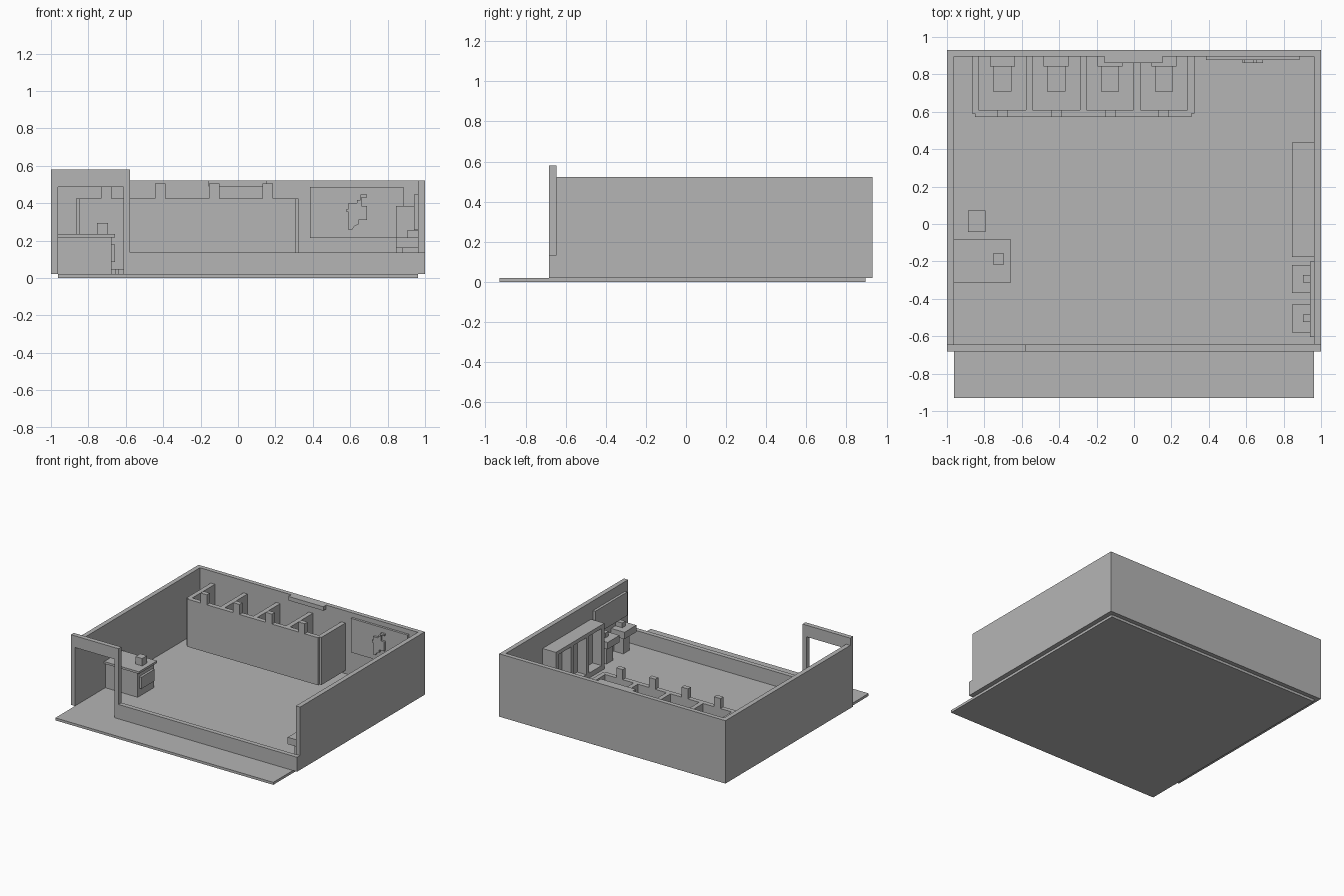
import bpy, bmesh

grey = bpy.data.materials.new("plain_grey")
grey.diffuse_color = (0.46, 0.46, 0.46, 1)


def finish(name, bm):
    bmesh.ops.recalc_face_normals(bm, faces=bm.faces)
    me = bpy.data.meshes.new(name)
    bm.to_mesh(me)
    bm.free()
    me.materials.append(grey)
    ob = bpy.data.objects.new(name, me)
    bpy.context.collection.objects.link(ob)
    return ob


def box(name, x0, x1, y0, y1, z0, z1):
    bm = bmesh.new()
    bmesh.ops.create_cube(bm, size=1)
    for v in bm.verts:
        v.co = (x1 if v.co.x > 0 else x0, y1 if v.co.y > 0 else y0, z1 if v.co.z > 0 else z0)
    return finish(name, bm)


def slab(name, outline, y0, y1):
    """Extrude an x-z outline along y."""
    bm = bmesh.new()
    face = bm.faces.new([bm.verts.new((x, y0, z)) for x, z in outline])
    new = bmesh.ops.extrude_face_region(bm, geom=[face])["geom"]
    bmesh.ops.translate(bm, vec=(0, y1 - y0, 0),
                        verts=[g for g in new if isinstance(g, bmesh.types.BMVert)])
    return finish(name, bm)


F, I = 0.02, 0.963      # floor level, inner wall face

# Floor and walls
box("floor", -I, I, -0.93, 0.895, 0, F)
box("back_wall", -1, 1, 0.895, 0.93, F, 0.522)
box("left_wall", -1, -I, -0.645, 0.895, F, 0.522)
box("right_wall", I, 1, -0.645, 0.895, F, 0.522)

# Front: tall doorway joined to a low wall
slab("front_wall", [(-1, F), (-I, F), (-I, 0.487), (-0.613, 0.487), (-0.613, F), (1, F),
                    (1, 0.135), (-0.578, 0.135), (-0.578, 0.58), (-1, 0.58)], -0.682, -0.645)

# Stall block: front panel, dividers, door tabs and toilets
S, T = 0.045, 0.425
box("stall_front", -0.85, 0.307, 0.573, 0.61, S, T)
for i in range(5):
    x = -0.867 + i * 0.2885
    box("stall_divider", x, x + 0.036, 0.59 if i in (0, 4) else 0.61, 0.895, S, T)
for i in range(4):
    c = -0.704 + i * 0.288
    box("stall_tab", c - 0.028, c + 0.028, 0.573, 0.61, T, 0.505)
    box("toilet_bowl", c - 0.049, c + 0.049, 0.708, 0.843, F, 0.12)
    box("toilet_tank", c - 0.067, c + 0.067, 0.843, 0.895, F, 0.2)

# Back wall fittings: vent box, board with a raised shape
box("wall_vent", -0.157, 0.152, 0.86, 0.895, 0.49, 0.522)
box("wall_board", 0.385, 0.885, 0.877, 0.895, 0.213, 0.485)
slab("board_shape", [(0.655, 0.445), (0.69, 0.445), (0.69, 0.43), (0.66, 0.43), (0.66, 0.385),
                     (0.69, 0.385), (0.69, 0.31), (0.645, 0.31), (0.645, 0.288), (0.62, 0.275),
                     (0.61, 0.257), (0.592, 0.257), (0.592, 0.352), (0.58, 0.352), (0.58, 0.37),
                     (0.592, 0.37), (0.592, 0.402), (0.635, 0.402), (0.635, 0.418),
                     (0.655, 0.418)], 0.86, 0.877)

# Desk by the door, with end panel, small box and bin
box("desk_body", -I, -0.676, -0.30, -0.095, F, 0.217)
box("desk_top", -I, -0.657, -0.313, -0.083, 0.217, 0.234)
box("desk_end_panel", -0.676, -0.657, -0.28, -0.115, 0.085, 0.178)
box("desk_box", -0.755, -0.695, -0.217, -0.157, 0.234, 0.293)
box("bin", -0.887, -0.793, -0.042, 0.072, F, 0.12)

# Open cabinet on the right wall, three bays
box("cabinet_top", 0.845, I, -0.177, 0.435, 0.355, 0.385)
box("cabinet_base", 0.845, I, -0.177, 0.435, F, 0.06)
box("cabinet_back", 0.925, I, -0.177, 0.435, 0.06, 0.355)
for i in range(4):
    y = -0.177 + i * 0.192
    box("cabinet_upright", 0.845, 0.925, y, y + 0.036, 0.06, 0.355)

# Two sinks under a shared mirror
box("mirror", 0.942, I, -0.605, -0.2, 0.257, 0.445)
for y in (-0.58, -0.368):
    box("sink_basin", 0.845, I, y, y + 0.15, 0.16, 0.215)
    box("sink_pedestal", 0.88, I, y + 0.035, y + 0.115, F, 0.16)
    box("faucet", 0.903, I, y + 0.055, y + 0.095, 0.215, 0.253)
